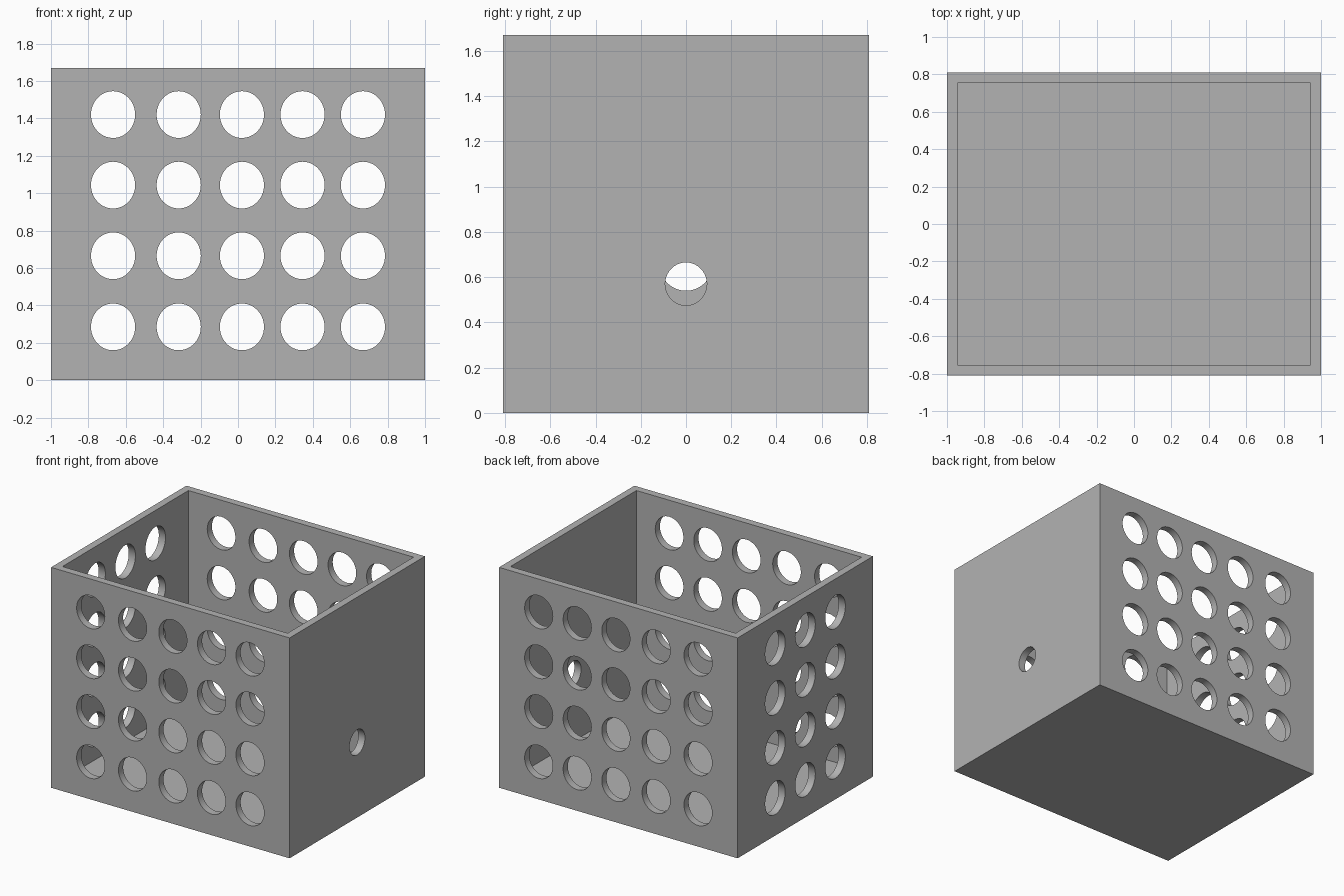
import bpy, bmesh
from math import pi
from mathutils import Matrix, Vector

cube = bpy.data.objects.get("Cube")
if cube:
    bpy.data.objects.remove(cube, do_unlink=True)

WIDTH, DEPTH, HEIGHT, WALL = 2.0, 1.62, 1.67, 0.056

grey = bpy.data.materials.new("plain grey")
grey.use_nodes = True
colour = (0.45, 0.45, 0.45, 1)
grey.diffuse_color = colour
grey.node_tree.nodes["Principled BSDF"].inputs["Base Color"].default_value = colour


def make_object(name, bm):
    bmesh.ops.recalc_face_normals(bm, faces=bm.faces[:])
    mesh = bpy.data.meshes.new(name)
    bm.to_mesh(mesh)
    bm.free()
    mesh.materials.append(grey)
    obj = bpy.data.objects.new(name, mesh)
    bpy.context.collection.objects.link(obj)
    return obj


# Open-topped box: inset the top face and push it down to the floor
bm = bmesh.new()
bmesh.ops.create_cube(bm, size=1)
bmesh.ops.scale(bm, vec=(WIDTH, DEPTH, HEIGHT), verts=bm.verts)
bmesh.ops.translate(bm, vec=(0, 0, HEIGHT / 2), verts=bm.verts)
top = max(bm.faces, key=lambda f: f.calc_center_median().z)
bmesh.ops.inset_region(bm, faces=[top], thickness=WALL, use_even_offset=True)
pushed = bmesh.ops.extrude_face_region(bm, geom=[top])["geom"]
floor_verts = [v for v in pushed if isinstance(v, bmesh.types.BMVert)]
bmesh.ops.translate(bm, vec=(0, 0, WALL - HEIGHT), verts=floor_verts)
if top.is_valid:
    bmesh.ops.delete(bm, geom=[top], context='FACES_ONLY')
box = make_object("perforated_box", bm)

# Hole cutters, each one short enough to pass through a single wall
holes = bmesh.new()


def add_hole(centre, axis, half_width, half_height):
    turn = Matrix.Rotation(pi / 2, 4, 'X')
    if axis == 'X':
        turn = Matrix.Rotation(pi / 2, 4, 'Z') @ turn
    size = (half_width, half_height, 3 * WALL)
    bmesh.ops.create_cone(
        holes, cap_ends=True, segments=64, radius1=1, radius2=1, depth=1,
        matrix=Matrix.Translation(Vector(centre)) @ turn @ Matrix.Diagonal((*size, 1)))


wall_x = (WIDTH - WALL) / 2
wall_y = (DEPTH - WALL) / 2
for z in (0.285, 0.665, 1.043, 1.42):
    # Front and back walls
    for x in (-0.668, -0.317, 0.021, 0.345, 0.668):
        for side in (-1, 1):
            add_hole((x, side * wall_y, z), 'Y', 0.118, 0.125)
    # Right wall
    for y in (-0.36, 0, 0.36):
        add_hole((-wall_x, y, z), 'X', 0.12, 0.125)
# Single small hole in the left wall
add_hole((wall_x, 0, 0.57), 'X', 0.092, 0.095)

cutter = make_object("hole_cutter", holes)
cutter.hide_render = True

cut = box.modifiers.new("Holes", 'BOOLEAN')
cut.operation = 'DIFFERENCE'
cut.solver = 'EXACT'
cut.object = cutter

bpy.ops.object.select_all(action='DESELECT')
box.select_set(True)
bpy.context.view_layer.objects.active = box
bpy.ops.object.modifier_apply(modifier=cut.name)
bpy.data.objects.remove(cutter, do_unlink=True)
bpy.ops.object.shade_smooth_by_angle()
